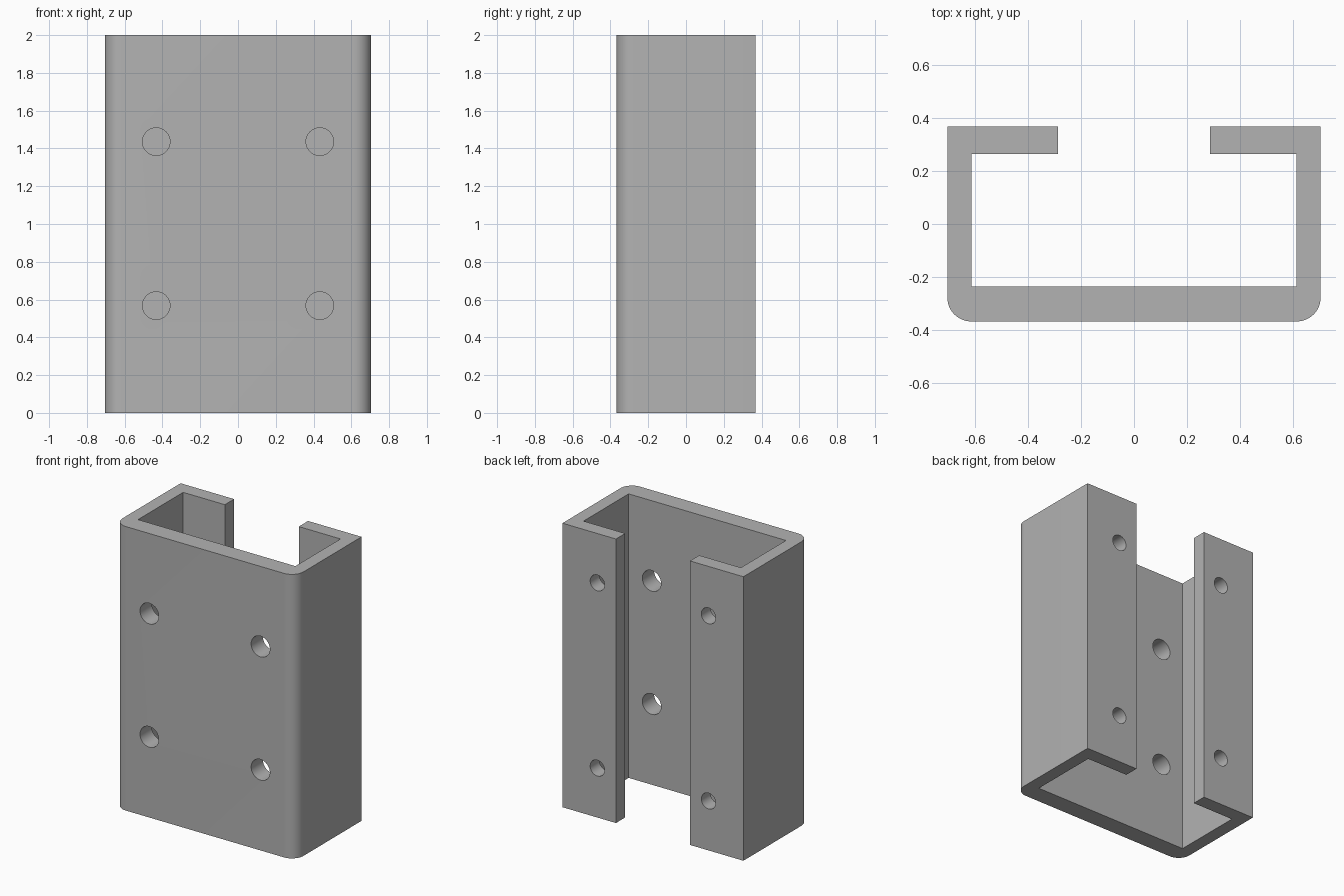
import bpy, bmesh, math

if "Cube" in bpy.data.objects:
    bpy.data.objects.remove(bpy.data.objects["Cube"])

HEIGHT = 2.0
W, D = 0.705, 0.368            # outer half width and half depth
IN_W, IN_F, IN_B = 0.613, -0.237, 0.265   # inner half width, front and back
LIP = 0.288                    # half width of the rear opening
R = 0.09                       # front corner radius

grey = bpy.data.materials.new("light grey")
grey.diffuse_color = (0.45, 0.45, 0.45, 1)
grey.use_nodes = True
grey.node_tree.nodes["Principled BSDF"].inputs["Base Color"].default_value = grey.diffuse_color

# Right half of the channel section, from front centre round to the inside
arc = [(W - R + R * math.sin(a), -D + R - R * math.cos(a))
       for a in (math.radians(7.5 * i) for i in range(13))]
half = arc + [(W, D), (LIP, D), (LIP, IN_B), (IN_W, IN_B), (IN_W, IN_F)]
section = half + [(-x, y) for x, y in reversed(half)]

# Extruded channel body
bm = bmesh.new()
face = bm.faces.new([bm.verts.new((x, y, 0)) for x, y in section])
ext = bmesh.ops.extrude_face_region(bm, geom=[face])
top = [v for v in ext["geom"] if isinstance(v, bmesh.types.BMVert)]
bmesh.ops.translate(bm, verts=top, vec=(0, 0, HEIGHT))
bmesh.ops.recalc_face_normals(bm, faces=bm.faces)
mesh = bpy.data.meshes.new("channel_bracket")
bm.to_mesh(mesh)
bm.free()
mesh.materials.append(grey)
body = bpy.data.objects.new("channel_bracket", mesh)
bpy.context.collection.objects.link(body)


def drill(name, x, y, z, radius):
    """Cut a round hole along y through one wall."""
    bpy.ops.mesh.primitive_cylinder_add(vertices=40, radius=radius, depth=0.24,
                                        location=(x, y, z),
                                        rotation=(math.pi / 2, 0, 0))
    cutter = bpy.context.object
    cutter.name = name
    cutter.data.materials.append(grey)
    cutter.hide_render = True
    mod = body.modifiers.new(name, 'BOOLEAN')
    mod.operation = 'DIFFERENCE'
    mod.solver = 'EXACT'
    mod.object = cutter
    return cutter


# Larger holes in the front wall, smaller ones in the rear lips
cutters = []
for x in (-0.433, 0.433):
    for z in (0.568, 1.436):
        cutters.append(drill("front_hole_cutter", x, (IN_F - D) / 2, z, 0.073))
    for z in (0.348, 1.652):
        cutters.append(drill("rear_hole_cutter", x, (IN_B + D) / 2, z, 0.056))

# Apply the holes, then smooth the rounded corners
bpy.ops.object.select_all(action='DESELECT')
body.select_set(True)
bpy.context.view_layer.objects.active = body
for mod in list(body.modifiers):
    bpy.ops.object.modifier_apply(modifier=mod.name)
for cutter in cutters:
    bpy.data.objects.remove(cutter)
bpy.ops.object.shade_smooth_by_angle(angle=math.radians(30))
